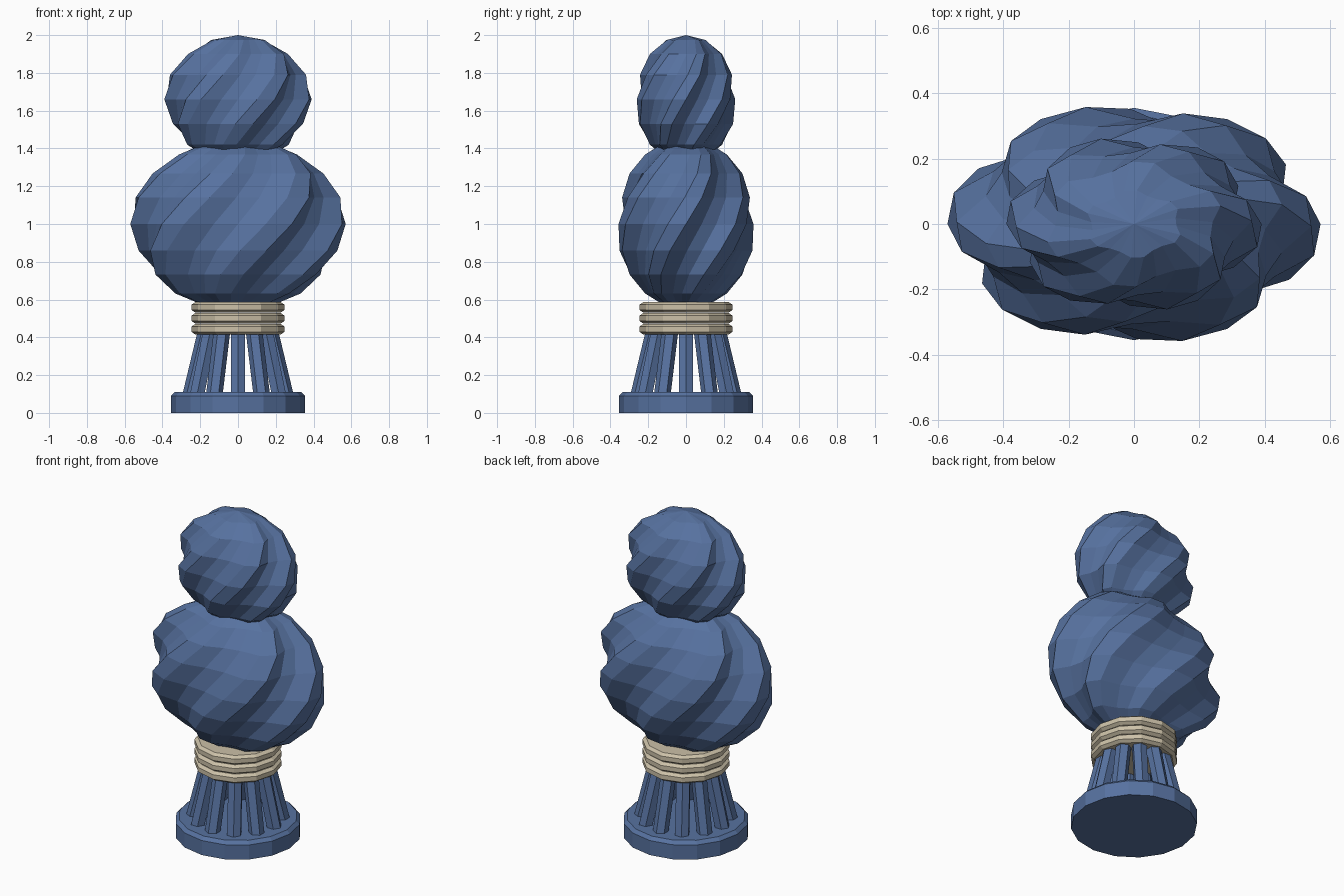
import bpy, bmesh, math
from mathutils import Vector

if "Cube" in bpy.data.objects:
    bpy.data.objects.remove(bpy.data.objects["Cube"])


def material(name, rgb):
    m = bpy.data.materials.new(name)
    m.diffuse_color = (*rgb, 1)
    m.use_nodes = True
    m.node_tree.nodes["Principled BSDF"].inputs["Base Color"].default_value = m.diffuse_color
    return m


BLUE = material("slate blue", (0.095, 0.168, 0.352))
CREAM = material("warm cream", (0.60, 0.53, 0.39))


def finish(bm, name, mat):
    bmesh.ops.recalc_face_normals(bm, faces=bm.faces)
    me = bpy.data.meshes.new(name)
    bm.to_mesh(me)
    bm.free()
    me.materials.append(mat)
    ob = bpy.data.objects.new(name, me)
    bpy.context.collection.objects.link(ob)
    return ob


def skin(bm, rings):
    """Bridge consecutive rings of vertices with quads."""
    for a, b in zip(rings, rings[1:]):
        n = len(a)
        for i in range(n):
            bm.faces.new((a[i], a[(i + 1) % n], b[(i + 1) % n], b[i]))


def lathe(name, profile, sides, mat):
    """Closed solid of revolution from (radius, z) points."""
    bm = bmesh.new()
    rings = []
    for r, z in profile:
        rings.append([bm.verts.new((r * math.cos(math.tau * i / sides),
                                    r * math.sin(math.tau * i / sides), z))
                      for i in range(sides)])
    skin(bm, rings)
    bm.faces.new(rings[0])
    bm.faces.new(rings[-1])
    return finish(bm, name, mat)


def twisted_ball(name, z0, size, steps, valley, twist):
    """Six-lobed fluted ball, twisted about z, then flattened in y."""
    sx, sy, sz = size
    bm = bmesh.new()
    sides = 24
    rings = []
    for k in range(1, steps):
        lat = -math.pi / 2 + math.pi * k / steps
        turn = twist * math.sin(lat) / 2
        ring = []
        for i in range(sides):
            # two raised columns, then two sunk columns
            r = math.cos(lat) * (1 if (i + 1) % 4 < 2 else valley)
            a = math.tau * i / sides + turn
            ring.append(bm.verts.new((sx * r * math.cos(a), sy * r * math.sin(a),
                                      z0 + sz * math.sin(lat))))
        rings.append(ring)
    skin(bm, rings)
    for ring, z in ((rings[0], z0 - sz), (rings[-1], z0 + sz)):
        pole = bm.verts.new((0, 0, z))
        for i in range(sides):
            bm.faces.new((ring[i], ring[(i + 1) % sides], pole))
    return finish(bm, name, BLUE)


# Foot disc with a chamfered top edge
lathe("foot_disc", [(0.355, 0), (0.355, 0.09), (0.335, 0.11)], 16, BLUE)

# Leaning hexagonal posts
bm = bmesh.new()
for k in range(12):
    a = math.tau * k / 12
    out, side = Vector((math.cos(a), math.sin(a), 0)), Vector((-math.sin(a), math.cos(a), 0))
    rings = []
    for rad, z in ((0.252, 0.09), (0.168, 0.44)):
        rings.append([bm.verts.new(out * (rad + 0.044 * math.cos(math.tau * j / 6))
                                   + side * 0.044 * math.sin(math.tau * j / 6)
                                   + Vector((0, 0, z))) for j in range(6)])
    skin(bm, rings)
    bm.faces.new(rings[0])
    bm.faces.new(rings[1])
finish(bm, "leaning_posts", BLUE)

# Three stacked collar bands
for k in range(3):
    z = 0.415 + 0.058 * k
    lathe(f"collar_band_{k + 1}", [(0.226, z), (0.246, z + 0.014), (0.246, z + 0.042),
                                   (0.226, z + 0.056)], 12, CREAM)

# Fluted body and head
twisted_ball("body_ball", 1.0, (0.57, 0.37, 0.455), 10, 0.87, math.radians(90))
twisted_ball("head_ball", 1.66, (0.39, 0.27, 0.34), 8, 0.87, math.radians(90))
